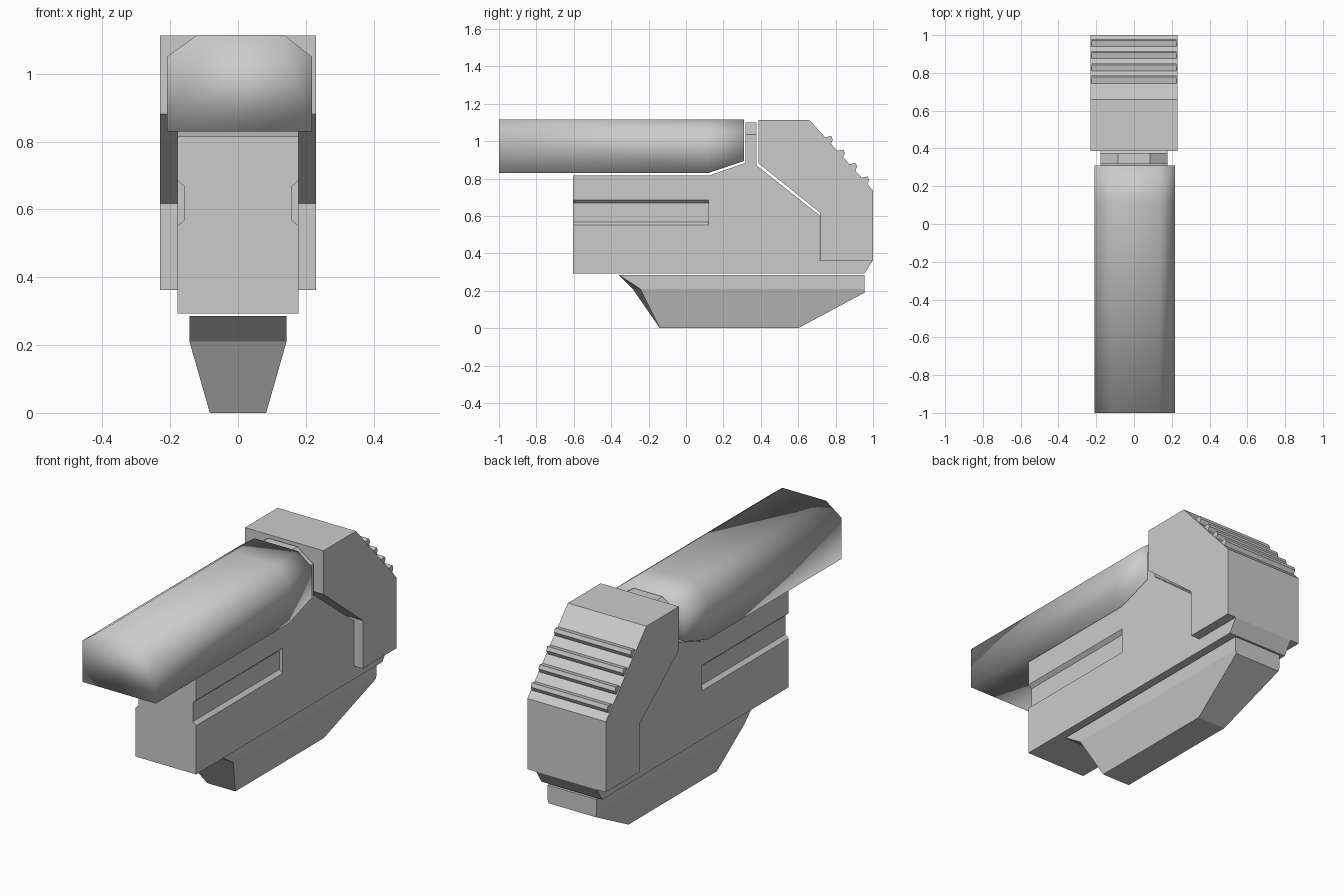
import bpy, bmesh

if "Cube" in bpy.data.objects:
    bpy.data.objects.remove(bpy.data.objects["Cube"])


def make_object(name, bm, smooth=False):
    bmesh.ops.recalc_face_normals(bm, faces=bm.faces)
    for f in bm.faces:
        f.smooth = smooth
    mesh = bpy.data.meshes.new(name)
    bm.to_mesh(mesh)
    bm.free()
    obj = bpy.data.objects.new(name, mesh)
    bpy.context.collection.objects.link(obj)
    return obj


def loft(bm, rings, caps=True):
    """Skin a list of equal-length 3D rings."""
    rows = [[bm.verts.new(p) for p in ring] for ring in rings]
    n = len(rows[0])
    for a, b in zip(rows, rows[1:]):
        for i in range(n):
            j = (i + 1) % n
            bm.faces.new((a[i], a[j], b[j], b[i]))
    if caps:
        bm.faces.new(rows[0])
        bm.faces.new(rows[-1])
    return rows


def side_prism(bm, profile, half):
    """Extrude a (y, z) profile across x."""
    loft(bm, [[(x, y, z) for y, z in profile] for x in (-half, half)])


def front_prism(bm, profile, y0, y1):
    """Extrude an (x, z) profile along y."""
    loft(bm, [[(x, y, z) for x, z in profile] for y in (y0, y1)])


# Main body
bm = bmesh.new()
side_prism(bm, [(-0.605, 0.293), (-0.605, 0.815), (0.12, 0.815), (0.315, 0.883),
                (0.375, 0.872), (0.715, 0.603), (0.715, 0.363), (1.0, 0.363),
                (0.955, 0.293)], 0.178)
body = make_object("main_body", bm)

# Side grooves cut in the body
bm = bmesh.new()
for s in (-1, 1):
    front_prism(bm, [(s * 0.19, 0.54), (s * 0.178, 0.551), (s * 0.159, 0.568),
                     (s * 0.159, 0.668), (s * 0.178, 0.685), (s * 0.19, 0.696)],
                -0.7, 0.12)
cutter = make_object("groove_cutter", bm)
cutter.hide_render = True
cutter.hide_viewport = True
cutter.display_type = 'WIRE'
mod = body.modifiers.new("grooves", 'BOOLEAN')
mod.operation = 'DIFFERENCE'
mod.solver = 'EXACT'
mod.object = cutter

# Chamfered neck between top cover and rear block
bm = bmesh.new()
front_prism(bm, [(-0.178, 0.872), (-0.178, 1.035), (-0.085, 1.1), (0.085, 1.1),
                 (0.178, 1.035), (0.178, 0.872)], 0.317, 0.376)
make_object("neck", bm)

# Long top cover, smooth shaded, rising underside at the rear
bm = bmesh.new()
rings = []
for y, bottom in ((-1.0, 0.83), (0.12, 0.83), (0.31, 0.893)):
    rings.append([(x, y, z) for x, z in (
        (-0.21, bottom), (-0.21, 1.05), (-0.12, 1.115),
        (0.135, 1.115), (0.218, 1.05), (0.218, bottom))])
loft(bm, rings)
make_object("top_cover", bm, smooth=True)

# Rear block
bm = bmesh.new()
side_prism(bm, [(0.387, 1.113), (0.66, 1.113), (1.0, 0.737), (1.0, 0.363),
                (0.717, 0.363), (0.717, 0.617), (0.387, 0.882)], 0.23)
make_object("rear_block", bm)

# Grip ridges on the sloped back
bm = bmesh.new()
for i in range(4):
    y = 0.745 + 0.065 * i
    z = 1.113 - 1.106 * (y - 0.66)
    side_prism(bm, [(y + dy, z + dz) for dy, dz in (
        (0, 0.002), (0.032, 0.008), (0.04, -0.012), (0.028, -0.036), (0, -0.03))], 0.224)
make_object("grip_ridges", bm)

# Tapered lower keel
bm = bmesh.new()
sides = []
for s, front in ((-1, -0.285), (1, -0.245)):
    sides.append([(s * 0.143, -0.36, 0.285), (s * 0.143, 0.955, 0.285),
                  (s * 0.143, 0.955, 0.21), (s * 0.137, 0.955, 0.19),
                  (s * 0.083, 0.6, 0.0), (s * 0.083, -0.14, 0.0),
                  (s * 0.143, front, 0.21)])
for row in loft(bm, sides, caps=False):
    bm.faces.new((row[0], row[1], row[2], row[6]))
    bm.faces.new(row[2:7])
make_object("lower_keel", bm)
